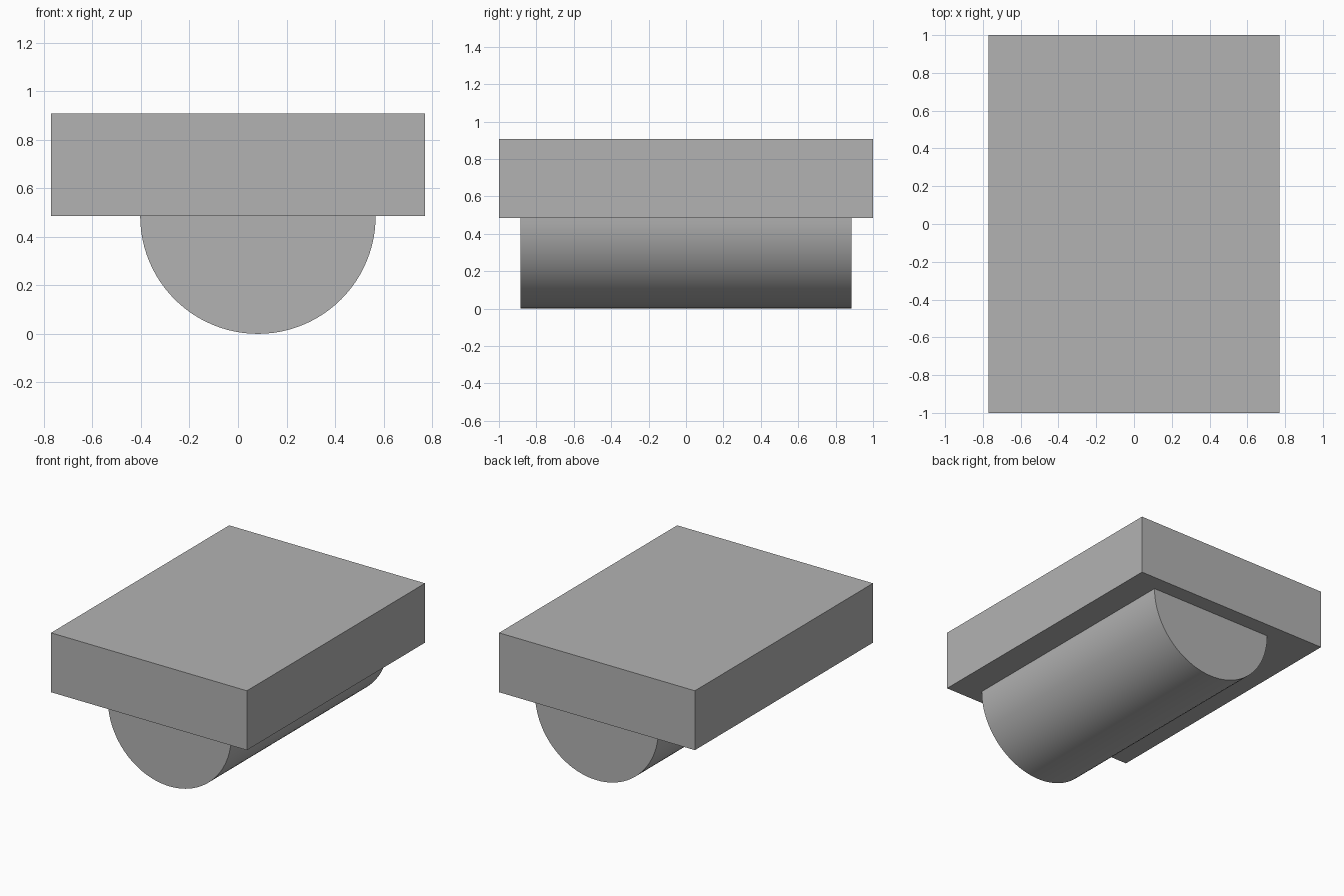
import bpy
import bmesh
from math import pi, cos, sin, radians

cube = bpy.data.objects.get("Cube")
if cube:
    bpy.data.objects.remove(cube, do_unlink=True)

GREY = (0.45, 0.45, 0.45, 1)
grey = bpy.data.materials.new("plain grey")
grey.use_nodes = True
grey.diffuse_color = GREY
grey.node_tree.nodes["Principled BSDF"].inputs["Base Color"].default_value = GREY


def extrude_profile(name, profile, half_length):
    """Extrude an (x, z) outline along y, centred on y = 0."""
    bm = bmesh.new()
    face = bm.faces.new([bm.verts.new((x, -half_length, z)) for x, z in profile])
    result = bmesh.ops.extrude_face_region(bm, geom=[face])
    moved = [g for g in result["geom"] if isinstance(g, bmesh.types.BMVert)]
    bmesh.ops.translate(bm, verts=moved, vec=(0, 2 * half_length, 0))
    bmesh.ops.recalc_face_normals(bm, faces=bm.faces)
    mesh = bpy.data.meshes.new(name)
    bm.to_mesh(mesh)
    bm.free()
    mesh.materials.append(grey)
    obj = bpy.data.objects.new(name, mesh)
    bpy.context.collection.objects.link(obj)
    return obj


# Flat rectangular slab on top
half_width, bottom, top = 0.77, 0.485, 0.907
extrude_profile("slab", [(-half_width, bottom), (half_width, bottom),
                         (half_width, top), (-half_width, top)], 1.0)

# Half cylinder hanging below, slightly off centre
radius, centre_x, segments = bottom, 0.082, 48
arc = [(centre_x + radius * cos(pi + pi * i / segments),
        bottom + radius * sin(pi + pi * i / segments)) for i in range(segments + 1)]
half_cylinder = extrude_profile("half_cylinder", arc, 0.886)

bpy.ops.object.select_all(action="DESELECT")
half_cylinder.select_set(True)
bpy.context.view_layer.objects.active = half_cylinder
bpy.ops.object.shade_smooth_by_angle(angle=radians(30))
